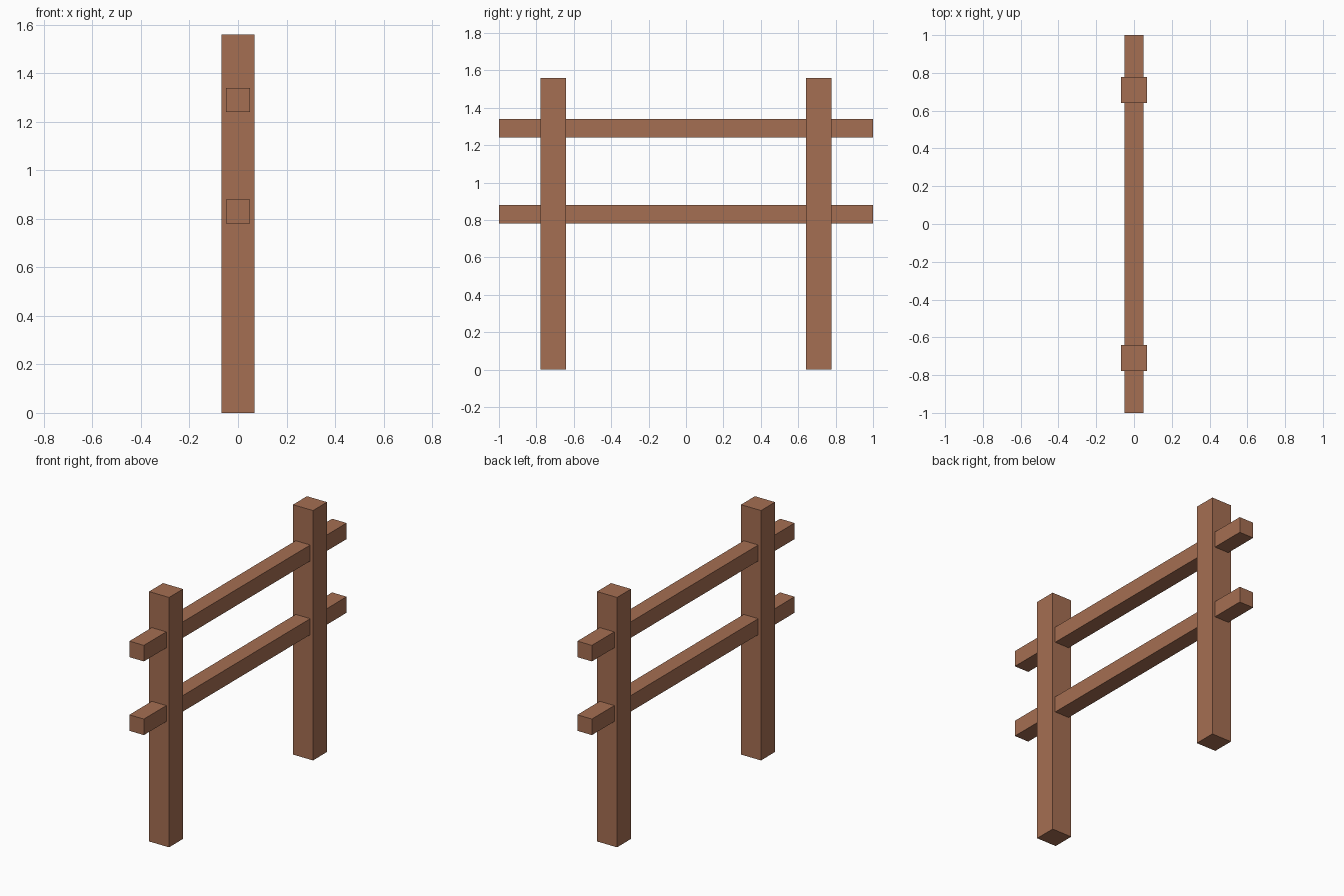
import bpy

if "Cube" in bpy.data.objects:
    bpy.data.objects.remove(bpy.data.objects["Cube"])

wood = bpy.data.materials.new("brown wood")
wood.diffuse_color = (0.376, 0.156, 0.084, 1.0)
wood.use_nodes = True
wood.node_tree.nodes["Principled BSDF"].inputs["Base Color"].default_value = wood.diffuse_color


def box(name, centre, size):
    bpy.ops.mesh.primitive_cube_add(size=1, location=centre)
    obj = bpy.context.object
    obj.name = name
    obj.scale = size
    bpy.ops.object.transform_apply(location=False, rotation=False, scale=True)
    obj.data.materials.append(wood)
    return obj


# Two upright square posts
for name, y in (("front_post", -0.71), ("back_post", 0.71)):
    box(name, (0, y, 0.78), (0.138, 0.138, 1.56))

# Two horizontal rails running through the posts
for name, z in (("lower_rail", 0.83), ("upper_rail", 1.29)):
    box(name, (0, 0, z), (0.10, 2.0, 0.10))
